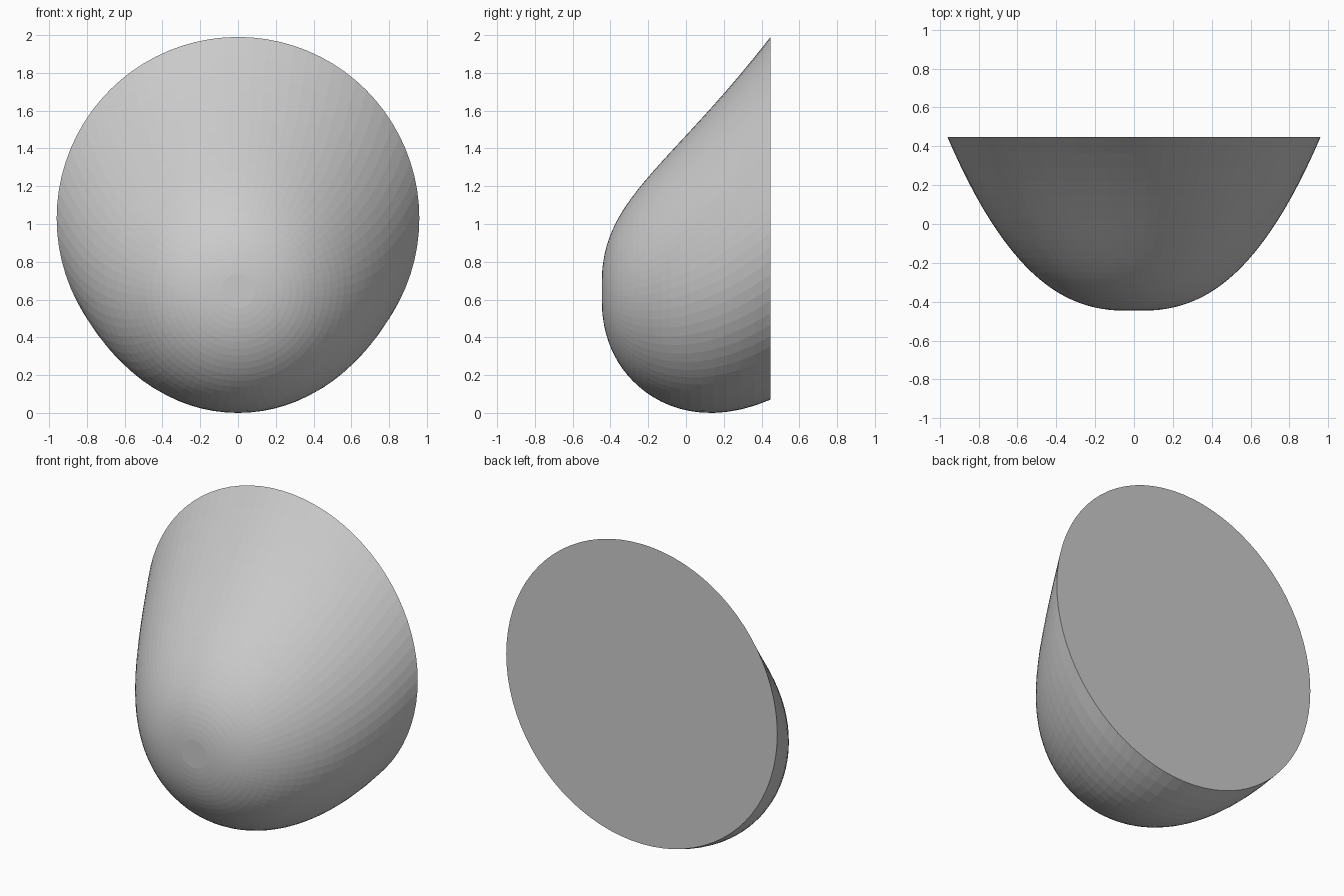
import bpy, bmesh, math

if "Cube" in bpy.data.objects:
    bpy.data.objects.remove(bpy.data.objects["Cube"])

SIDES, RINGS = 80, 24
DEPTH, R_BACK, Z_TIP = 0.895, 0.96, 0.655

bm = bmesh.new()


def ring(r):
    # Circular slice parallel to the flat back; its centre climbs toward the back
    t = (r / R_BACK) ** 2.5
    y = -DEPTH / 2 + DEPTH * t
    z = Z_TIP + 0.385 * t * t
    return [bm.verts.new((r * math.cos(a), y, z + r * math.sin(a)))
            for a in (2 * math.pi * i / SIDES for i in range(SIDES))]


# Skewed dome skin from the small flat tip to the wide back rim
radii = [0.09 + (R_BACK - 0.09) * i / RINGS for i in range(RINGS + 1)]
rings = [ring(r) for r in radii]
for a, b in zip(rings, rings[1:]):
    for i in range(SIDES):
        j = (i + 1) % SIDES
        bm.faces.new((a[i], a[j], b[j], b[i]))

# Flat tip and flat back
bm.faces.new(rings[0])
bm.faces.new(rings[-1])
bmesh.ops.recalc_face_normals(bm, faces=bm.faces)

# Stand on the ground
low = min(v.co.z for v in bm.verts)
bmesh.ops.translate(bm, verts=bm.verts, vec=(0, 0, -low))

mesh = bpy.data.meshes.new("skewed_dome")
bm.to_mesh(mesh)
bm.free()
dome = bpy.data.objects.new("skewed_dome", mesh)
bpy.context.collection.objects.link(dome)
